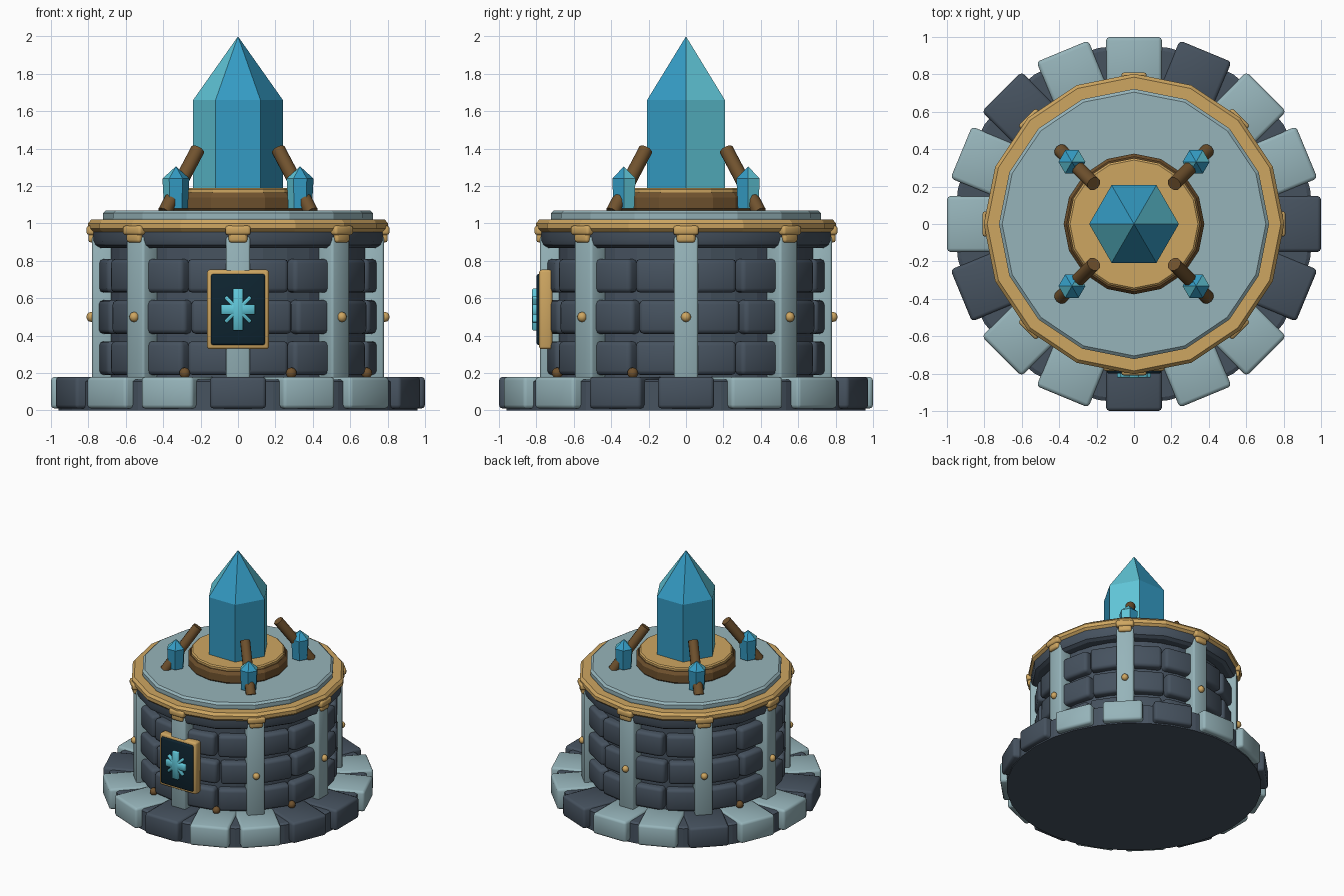
import bpy, bmesh, math
from mathutils import Matrix, Vector

if "Cube" in bpy.data.objects:
    bpy.data.objects.remove(bpy.data.objects["Cube"])


def material(name, rgb):
    m = bpy.data.materials.new(name)
    lin = [((c / 255 + 0.055) / 1.055) ** 2.4 if c > 10 else c / 255 / 12.92 for c in rgb]
    m.diffuse_color = (*lin, 1)
    m.use_nodes = True
    m.node_tree.nodes["Principled BSDF"].inputs["Base Color"].default_value = m.diffuse_color
    return m


SLATE = material("slate", (70, 82, 95))
PALE = material("pale stone", (150, 180, 186))
GOLD = material("gold", (206, 166, 97))
BROWN = material("brown", (112, 82, 46))
BLUE = material("crystal blue", (52, 155, 195))
TEAL = material("crystal teal", (96, 198, 216))
DARK = material("dark panel", (14, 36, 48))


def finish(name, bm, mats, smooth=None):
    bmesh.ops.recalc_face_normals(bm, faces=bm.faces)
    me = bpy.data.meshes.new(name)
    bm.to_mesh(me)
    bm.free()
    for m in mats:
        me.materials.append(m)
    ob = bpy.data.objects.new(name, me)
    bpy.context.collection.objects.link(ob)
    if smooth:
        bpy.ops.object.select_all(action='DESELECT')
        ob.select_set(True)
        bpy.context.view_layer.objects.active = ob
        bpy.ops.object.shade_smooth_by_angle(angle=math.radians(smooth))
    return ob


def add_box(bm, matrix, size):
    bmesh.ops.create_cube(bm, size=1, matrix=matrix @ Matrix.Diagonal((*size, 1)))


def polar(deg, r, z):
    return Matrix.Rotation(math.radians(deg), 4, 'Z') @ Matrix.Translation((r, 0, z))


def boxes(name, items, mat, bevel=0.0, segments=2):
    """items: list of (matrix, size) joined in one rounded part"""
    bm = bmesh.new()
    for matrix, size in items:
        add_box(bm, matrix, size)
    if bevel:
        bmesh.ops.bevel(bm, geom=bm.edges[:], offset=bevel, segments=segments,
                        profile=0.5, affect='EDGES', clamp_overlap=True)
    return finish(name, bm, [mat], 50 if bevel else None)


def lathe(name, profile, sides, mat, closed=False, smooth=None):
    """Turn (radius, height) points round z; ends are capped unless closed"""
    bm = bmesh.new()
    rings = [[bm.verts.new((r * math.cos(i * math.tau / sides), r * math.sin(i * math.tau / sides), z))
              for i in range(sides)] for r, z in profile]
    pairs = list(zip(rings, rings[1:]))
    if closed:
        pairs.append((rings[-1], rings[0]))
    for a, b in pairs:
        for i in range(sides):
            j = (i + 1) % sides
            bm.faces.new((a[i], a[j], b[j], b[i]))
    if not closed:
        bm.faces.new(rings[0][::-1])
        bm.faces.new(rings[-1])
    return finish(name, bm, [mat], smooth)


def crystal(name, x, y, radius, low, shoulder, tip, foot=1.0):
    """Six-sided crystal; two opposite sides are teal"""
    bm = bmesh.new()
    ring = lambda r, z: [bm.verts.new((x + r * math.cos(i * math.pi / 3),
                                       y + r * math.sin(i * math.pi / 3), z)) for i in range(6)]
    a, b = ring(radius * foot, low), ring(radius, shoulder)
    top = bm.verts.new((x, y, tip))
    bm.faces.new(a[::-1])
    for i in range(6):
        j = (i + 1) % 6
        for f in (bm.faces.new((a[i], a[j], b[j], b[i])), bm.faces.new((b[i], b[j], top))):
            f.material_index = 1 if i % 3 == 0 else 0
    return finish(name, bm, [BLUE, TEAL])


def balls(name, places, radius, mat):
    bm = bmesh.new()
    for matrix in places:
        bmesh.ops.create_uvsphere(bm, u_segments=10, v_segments=6, radius=radius, matrix=matrix)
    finish(name, bm, [mat], 60)


# Foundation disc and its ring of paving blocks
lathe("foundation", [(0.96, 0), (0.96, 0.155), (0.94, 0.165)], 32, SLATE)
block = lambda i: (polar(i * 22.5, 0.83, 0.095), (0.34, 0.30, 0.17))
boxes("slate_paving", [block(i) for i in range(16) if i % 3 == 0], SLATE, 0.02)
boxes("pale_paving", [block(i) for i in range(16) if i % 3], PALE, 0.02)

# Drum wall with three courses of stones
lathe("wall_core", [(0.685, 0.15), (0.685, 0.9)], 32, SLATE)
for row, z in enumerate((0.28, 0.5, 0.72)):
    turn = 1.5 if row == 1 else 0
    boxes("wall_stones", [(polar(11.25 + 22.5 * i + turn, 0.67, z), (0.14, 0.262, 0.18))
                          for i in range(16)], SLATE, 0.024)

# Eight pillars with gold clasps and studs
eight = [45 * i for i in range(8)]
boxes("pillars", [(polar(a, 0.72, 0.55), (0.12, 0.13, 0.76)) for a in eight], PALE, 0.012)
boxes("clasp_tops", [(polar(a, 0.775, 0.963), (0.07, 0.135, 0.05)) for a in eight], GOLD, 0.014)
boxes("clasp_bottoms", [(polar(a, 0.77, 0.928), (0.06, 0.10, 0.06)) for a in eight], GOLD, 0.014)
balls("studs", [polar(a, 0.785, 0.5) for a in eight if a != 270], 0.027, GOLD)
balls("foot_knobs", [polar(a, 0.745, 0.2) for a in (-22.5, -67.5, -112.5, 157.5)], 0.03, BROWN)

# Cornice, gold rim and top slab
lathe("cornice", [(0.75, 0.87), (0.775, 0.885), (0.785, 0.91), (0.785, 0.96), (0.75, 0.98)],
      16, SLATE, smooth=25)
lathe("gold_rim", [(0.70, 0.955), (0.785, 0.955), (0.803, 0.972), (0.803, 1.0),
                   (0.785, 1.02), (0.70, 1.02)], 16, GOLD, closed=True)
lathe("top_slab", [(0.71, 0.97), (0.722, 1.03), (0.722, 1.055), (0.705, 1.07)], 16, PALE)

# Crystal socket
lathe("socket_ring", [(0.36, 1.06), (0.376, 1.08), (0.376, 1.14), (0.36, 1.165)], 16, BROWN)
lathe("socket_plate", [(0.352, 1.15), (0.352, 1.182), (0.342, 1.19)], 16, GOLD)
crystal("main_crystal", 0, 0, 0.24, 1.15, 1.66, 2.0)

# Four leaning prongs, each with a small crystal
for sx in (-1, 1):
    for sy in (-1, 1):
        p, q = Vector((sx * 0.392, sy * 0.392, 1.06)), Vector((sx * 0.215, sy * 0.215, 1.395))
        d = q - p
        bm = bmesh.new()
        bmesh.ops.create_cone(bm, cap_ends=True, segments=10, radius1=0.038, radius2=0.038,
                              depth=d.length, matrix=Matrix.Translation((p + q) / 2)
                              @ d.to_track_quat('Z', 'Y').to_matrix().to_4x4())
        finish("prong", bm, [BROWN], 40)
        crystal("small_crystal", sx * 0.332, sy * 0.332, 0.072, 1.08, 1.24, 1.305, 0.88)

# Front plaque with star emblem
at = lambda y, z=0.54: Matrix.Translation((0, y, z))
boxes("plaque_frame", [(at(-0.75), (0.33, 0.07, 0.425))], GOLD, 0.014)
boxes("plaque_panel", [(at(-0.775), (0.29, 0.05, 0.38))], DARK, 0.012)
boxes("emblem_cross", [(at(-0.805), (0.055, 0.035, 0.225)),
                       (at(-0.804), (0.18, 0.035, 0.055))], TEAL, 0.005, 1)
boxes("emblem_rays", [(at(-0.803) @ Matrix.Rotation(math.radians(a), 4, 'Y'), (0.19, 0.035, 0.022))
                      for a in (45, -45)], TEAL, 0.004, 1)
